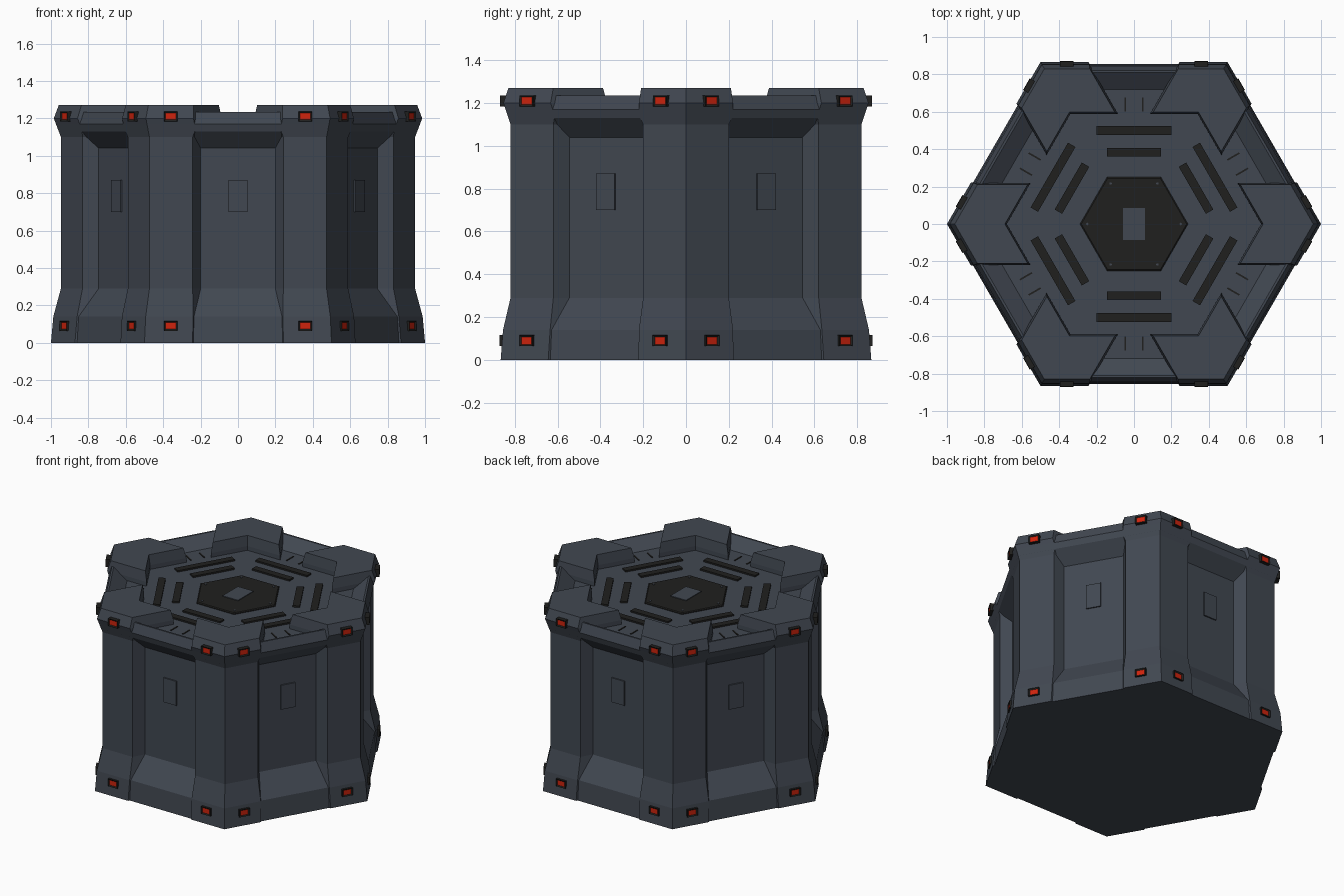
import bpy, bmesh, math
from mathutils import Matrix, Vector

if "Cube" in bpy.data.objects:
    bpy.data.objects.remove(bpy.data.objects["Cube"])

C30, T30 = math.cos(math.pi / 6), math.tan(math.pi / 6)


def material(name, rgb):
    m = bpy.data.materials.new(name)
    m.diffuse_color = (*rgb, 1)
    m.use_nodes = True
    m.node_tree.nodes["Principled BSDF"].inputs["Base Color"].default_value = m.diffuse_color
    return m


BODY = material("slate_grey", (0.053, 0.064, 0.083))
DARK = material("charcoal", (0.0145, 0.0145, 0.0135))
RED = material("signal_red", (0.62, 0.017, 0.004))


def finish(name, bm, *mats):
    bmesh.ops.recalc_face_normals(bm, faces=bm.faces)
    me = bpy.data.meshes.new(name)
    bm.to_mesh(me)
    bm.free()
    for m in mats:
        me.materials.append(m)
    ob = bpy.data.objects.new(name, me)
    bpy.context.collection.objects.link(ob)
    return ob


def loft(bm, rings):
    """Skin a stack of equal-length rings and cap both ends."""
    vs = [[bm.verts.new(p) for p in r] for r in rings]
    n = len(vs[0])
    for a, b in zip(vs, vs[1:]):
        for i in range(n):
            bm.faces.new((a[i], a[(i + 1) % n], b[(i + 1) % n], b[i]))
    bm.faces.new(vs[0][::-1])
    bm.faces.new(vs[-1])


def hexagon(apothem, z):
    r = apothem / C30
    return [(r * math.cos(k * math.pi / 3), r * math.sin(k * math.pi / 3), z) for k in range(6)]


def box(bm, center, size, rot=0.0):
    """Box placed in the front-side frame (back side = +y), turned about z."""
    m = Matrix.Rotation(rot, 4, 'Z') @ Matrix.Translation(center) @ Matrix.Diagonal((*size, 1))
    return bmesh.ops.create_cube(bm, size=1, matrix=m)["verts"]


SIDES = [k * math.pi / 3 for k in range(6)]

# Core: recessed side panels, raised rim and sunken top deck
bm = bmesh.new()
loft(bm, [hexagon(a, z) for z, a in (
    (0, .856), (.14, .848), (.29, .745), (1.04, .745), (1.13, .83), (1.17, .843),
    (1.235, .822), (1.235, .81), (1.17, .72))])
finish("core_body", bm, BODY)

# Six corner pillars ending in raised blocks with a notched inner end
bm = bmesh.new()
for ang in SIDES:
    rot = Matrix.Rotation(ang, 3, 'Z')
    rings = []
    for z, a, w, inner in ((0, .866, .222, .68), (.14, .855, .22, .68), (.29, .82, .20, .68),
                           (1.10, .82, .20, .68), (1.14, .833, .22, .68),
                           (1.20, .853, .22, .68), (1.27, .83, .21, .69)):
        tip = a / C30
        ring = [(tip, 0), (tip - w * T30, w), (inner - w * T30, w),
                (inner, 0), (inner - w * T30, -w), (tip - w * T30, -w)]
        rings.append([rot @ Vector((x, y, z)) for x, y in ring])
    loft(bm, rings)
finish("corner_pillars", bm, BODY)

# Thin access plate on each recessed panel
bm = bmesh.new()
for r in SIDES:
    box(bm, (0, .747, .785), (.10, .014, .17), r)
finish("panel_access_plates", bm, BODY)

# Marker lights: dark housings with a sunken red lens
bm = bmesh.new()
for r in SIDES:
    out = Vector((-math.sin(r), math.cos(r), 0))
    for t in (-.36, .36):
        for z, a in ((.09, .872), (1.21, .870)):
            verts = box(bm, (t, a - .02, z), (.072, .04, .052), r)
            bm.normal_update()
            faces = {f for v in verts for f in v.link_faces}
            lens = max(faces, key=lambda f: f.calc_center_median().dot(out))
            bmesh.ops.inset_region(bm, faces=[lens], thickness=.012, depth=-.006)
            lens.material_index = 1
finish("marker_lights", bm, DARK, RED)

# Deck vents: two bars per side
bm = bmesh.new()
for r in SIDES:
    box(bm, (0, .50, 1.172), (.40, .046, .018), r)
    box(bm, (0, .383, 1.172), (.29, .046, .018), r)
finish("deck_vents", bm, DARK)

# Small slits in the deck between the corner blocks
bm = bmesh.new()
for r in SIDES:
    for t in (-.047, .047):
        box(bm, (t, .64, 1.17), (.009, .075, .008), r)
finish("deck_slits", bm, DARK)

# Central hatch with its inlay and bolts
bm = bmesh.new()
loft(bm, [hexagon(.25, 1.16), hexagon(.25, 1.175), hexagon(.244, 1.18)])
finish("hatch", bm, DARK)

bm = bmesh.new()
box(bm, (0, 0, 1.181), (.12, .17, .008))
finish("hatch_inlay", bm, BODY)

bm = bmesh.new()
for r in SIDES:
    m = Matrix.Rotation(r, 4, 'Z') @ Matrix.Translation((.25, 0, 1.181))
    bmesh.ops.create_cone(bm, cap_ends=True, segments=6, radius1=.007, radius2=.007, depth=.006, matrix=m)
finish("hatch_bolts", bm, BODY)
